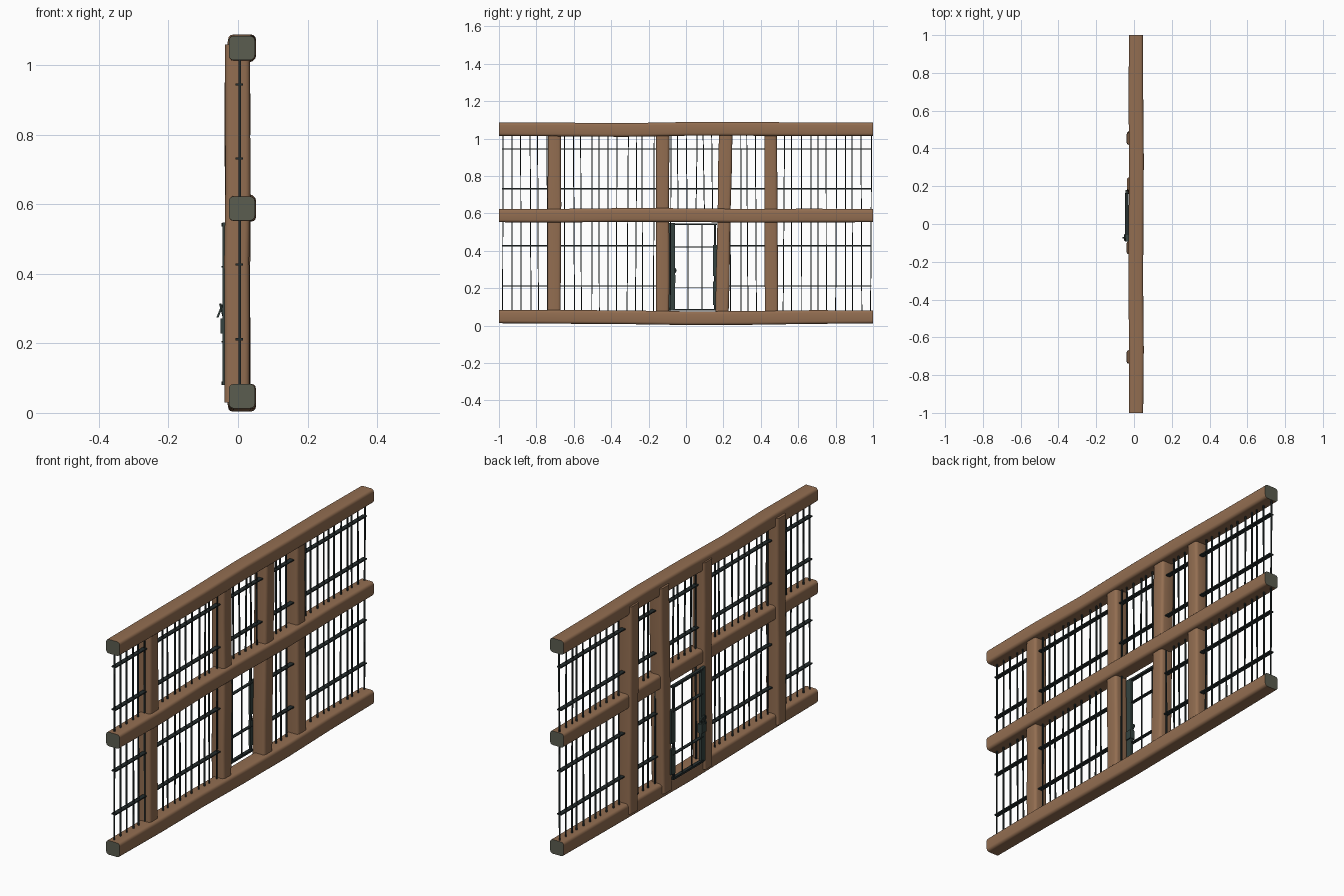
import bpy, bmesh, math, random
from mathutils import Vector

if "Cube" in bpy.data.objects:
    bpy.data.objects.remove(bpy.data.objects["Cube"])
random.seed(4)

def mat(name, c):
    m = bpy.data.materials.new(name)
    m.diffuse_color = (*c, 1)
    m.use_nodes = True
    m.node_tree.nodes["Principled BSDF"].inputs["Base Color"].default_value = m.diffuse_color
    return m

WOOD = mat("brown wood", (0.29, 0.155, 0.082))
CAP = mat("grey green end grain", (0.105, 0.11, 0.08))
IRON = mat("black iron", (0.018, 0.026, 0.026))
LOCK = mat("dark green iron", (0.035, 0.055, 0.05))

def finish(bm, name, mats, smooth=False):
    bmesh.ops.recalc_face_normals(bm, faces=bm.faces)
    me = bpy.data.meshes.new(name)
    bm.to_mesh(me)
    bm.free()
    for m in mats:
        me.materials.append(m)
    ob = bpy.data.objects.new(name, me)
    bpy.context.collection.objects.link(ob)
    if smooth:
        bpy.context.view_layer.objects.active = ob
        ob.select_set(True)
        bpy.ops.object.shade_smooth_by_angle(angle=math.radians(40))
        ob.select_set(False)
    return ob

def section(w, h, r):
    # rounded rectangle outline
    pts = []
    for k, (sx, sy) in enumerate([(1, 1), (-1, 1), (-1, -1), (1, -1)]):
        for j in range(4):
            a = math.radians(90 * k + 30 * j)
            pts.append((sx * (w / 2 - r) + r * math.cos(a), sy * (h / 2 - r) + r * math.sin(a)))
    return pts

def beam(name, stations, upright, capped):
    # loft a hand-hewn beam; station = centre, width, height
    bm = bmesh.new()
    rings = []
    for c, w, h in stations:
        ring = []
        for u, v in section(w, h, 0.014):
            off = (u, v, 0) if upright else (u, 0, v)
            ring.append(bm.verts.new(Vector(c) + Vector(off)))
        rings.append(ring)
    for a, b in zip(rings, rings[1:]):
        for i in range(len(a)):
            j = (i + 1) % len(a)
            bm.faces.new((a[i], a[j], b[j], b[i]))
    for r in (rings[0], rings[-1]):
        bm.faces.new(r).material_index = 1 if capped else 0
    finish(bm, name, [WOOD, CAP], True)

def box(bm, x0, x1, y0, y1, z0, z1):
    vs = bmesh.ops.create_cube(bm, size=1)["verts"]
    for v in vs:
        v.co = Vector(((x0 + x1) / 2 + v.co.x * (x1 - x0),
                       (y0 + y1) / 2 + v.co.y * (y1 - y0),
                       (z0 + z1) / 2 + v.co.z * (z1 - z0)))
    return vs

# horizontal rails: z offsets along the length give the slight bow
rails = {"bottom_rail": (0.048, [0, -0.001, -0.003, -0.008, -0.007, -0.002, -0.001]),
         "middle_rail": (0.588, [0, 0, 0.004, 0.003, -0.001, 0.001, 0]),
         "top_rail": (1.05, [0, -0.001, -0.004, 0.002, 0.002, 0, 0])}
for name, (z, bow) in rails.items():
    st = []
    for i, d in enumerate(bow):
        y = -1 + 2 * i / 6
        inner = 0 < i < 6
        st.append(((0.011 + 0.002 * math.sin(i * 2) * inner, y, z + d),
                   0.075 + 0.003 * inner, 0.07 + 0.003 * inner))
    beam(name, st, False, True)

# upright posts, standing proud on the -x side
for i, (yb, yt, w) in enumerate([(-0.705, -0.703, 0.072), (-0.125, -0.125, 0.07),
                                 (0.192, 0.213, 0.072), (0.458, 0.452, 0.07)]):
    st = []
    for k in range(6):
        t = k / 5
        st.append(((-0.002 + random.uniform(-.002, .002), yb + (yt - yb) * t, 0.03 + 1.03 * t),
                   0.072, w + random.uniform(-.003, .003)))
    beam("post_%d" % (i + 1), st, True, False)

# thin upright wires, open behind the gate
bm = bmesh.new()
n = 43
for i in range(n):
    y = -0.975 + 1.965 * i / (n - 1) + random.uniform(-.006, .006)
    lean = random.uniform(-.008, .008)
    z0 = 0.57 if -0.07 < y < 0.17 else 0.05
    vs = box(bm, 0.001, 0.008, y - .0025, y + .0025, z0, 1.04)
    for v in vs:
        if v.co.z > 0.8:
            v.co.y = max(-.99, min(.995, v.co.y + lean))
finish(bm, "upright_wires", [IRON])

# flat cross bars, gently uneven
bm = bmesh.new()
for z in (0.212, 0.427, 0.732, 0.945):
    spans = [(-0.985, -0.1), (0.18, 0.993)] if z < 0.5 else [(-0.985, 0.993)]
    for a, b in spans:
        box(bm, -0.007, 0.015, a, b, z - .003, z + .003)
finish(bm, "cross_bars", [IRON])

# small gate: frame bars and two wires
bm = bmesh.new()
for z, t in ((0.542, .005), (0.42, .002), (0.205, .002), (0.085, .005)):
    box(bm, -0.047, -0.03, -0.07, 0.165, z - t, z + t)
for y in (0.01, 0.085):
    box(bm, -0.041, -0.036, y - .0025, y + .0025, 0.085, 0.542)
box(bm, -0.044, -0.034, 0.15, 0.16, 0.085, 0.542)
finish(bm, "gate_bars", [IRON])

# gate closing strip and hinge plates
bm = bmesh.new()
box(bm, -0.044, -0.03, -0.092, -0.058, 0.08, 0.548)
finish(bm, "gate_strip", [LOCK])
bm = bmesh.new()
for a, b in ((0.265, 0.43), (0.11, 0.235)):
    box(bm, -0.045, -0.032, 0.145, 0.18, a, b)
finish(bm, "gate_hinges", [LOCK])

# lock body, ring and lever
bm = bmesh.new()
box(bm, -0.05, -0.025, -0.09, -0.055, 0.228, 0.272)
vs = box(bm, -0.052, -0.046, -0.078, -0.07, 0.275, 0.312)
for v in vs:
    v.co.x += (v.co.z - 0.3) * 0.4
finish(bm, "gate_lock", [LOCK])
bpy.ops.mesh.primitive_torus_add(major_segments=16, minor_segments=6, major_radius=0.017,
                                 minor_radius=0.004, location=(-0.046, -0.072, 0.295),
                                 rotation=(0, math.radians(75), 0))
ring = bpy.context.object
ring.name = "lock_ring"
ring.data.materials.append(LOCK)
bpy.ops.object.shade_smooth_by_angle()
